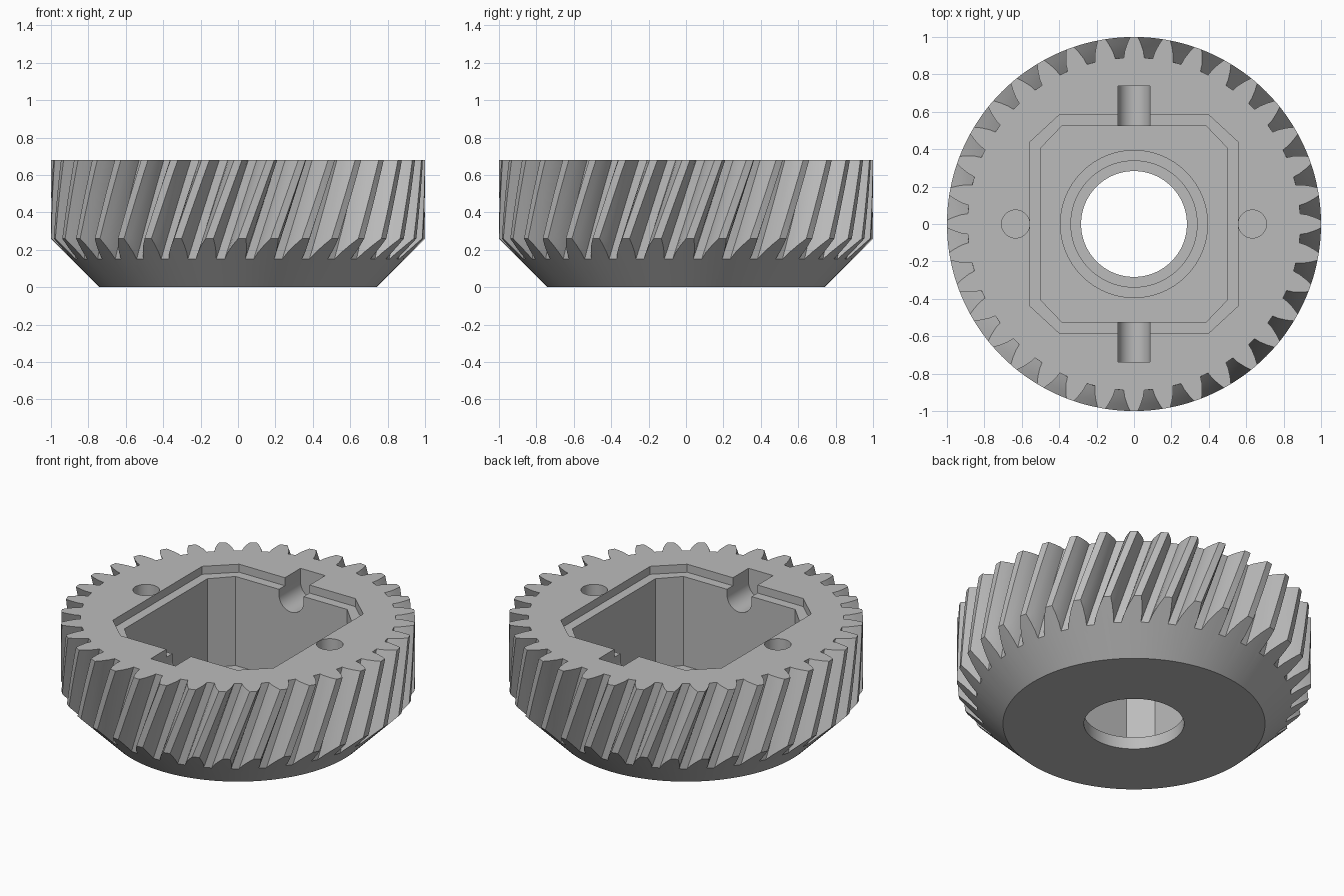
import bpy, bmesh, math
from mathutils import Matrix

cube = bpy.data.objects.get("Cube")
if cube:
    bpy.data.objects.remove(cube, do_unlink=True)

TEETH, HEIGHT, TWIST = 36, 0.68, 0.364

steel = bpy.data.materials.new("plain_grey_metal")
steel.use_nodes = True
GREY = (0.5, 0.5, 0.5, 1)
steel.diffuse_color = GREY
steel.node_tree.nodes["Principled BSDF"].inputs["Base Color"].default_value = GREY


def loft(name, rings):
    """Closed solid through rings of equal point count."""
    bm = bmesh.new()
    loops = [[bm.verts.new(p) for p in ring] for ring in rings]
    n = len(loops[0])
    for a, b in zip(loops, loops[1:]):
        for i in range(n):
            j = (i + 1) % n
            bm.faces.new((a[i], a[j], b[j], b[i]))
    bm.faces.new(loops[0][::-1])
    bm.faces.new(loops[-1])
    bmesh.ops.recalc_face_normals(bm, faces=bm.faces)
    mesh = bpy.data.meshes.new(name)
    bm.to_mesh(mesh)
    bm.free()
    mesh.materials.append(steel)
    obj = bpy.data.objects.new(name, mesh)
    bpy.context.collection.objects.link(obj)
    return obj


def circle(r, z, n, x=0):
    return [(x + r * math.cos(i * math.tau / n), r * math.sin(i * math.tau / n), z)
            for i in range(n)]


def prism(name, outline, z0, z1):
    return loft(name, [[(x, y, z) for x, y in outline] for z in (z0, z1)])


def octagon(x, y, cx, cy):
    return [(x, -cy), (x, cy), (cx, y), (-cx, y), (-x, cy), (-x, -cy), (-cx, -y), (cx, -y)]


def combine(target, tool, operation):
    mod = target.modifiers.new(operation.lower(), "BOOLEAN")
    mod.object, mod.operation, mod.solver = tool, operation, "EXACT"
    bpy.ops.object.select_all(action="DESELECT")
    target.select_set(True)
    bpy.context.view_layer.objects.active = target
    bpy.ops.object.modifier_apply(modifier=mod.name)
    bpy.data.objects.remove(tool, do_unlink=True)


# Half tooth as (radius, half angle) from root to past the tip
HALF_TOOTH = [(0.89, 0.062), (0.925, 0.054), (0.965, 0.038), (1.0, 0.021), (1.03, 0.005)]


def tooth_ring(z):
    turn = (z - HEIGHT) * TWIST
    ring = []
    for t in range(TEETH):
        mid = t * math.tau / TEETH + turn
        side = [(r, mid - a) for r, a in HALF_TOOTH]
        side += [(r, mid + a) for r, a in reversed(HALF_TOOTH)]
        ring += [(r * math.cos(a), r * math.sin(a), z) for r, a in side]
    return ring


# Twisted toothed body, trimmed by a turned blank with a bevelled underside
gear = loft("helical_gear", [tooth_ring(-0.03 + 0.74 * k / 12) for k in range(13)])
blank = loft("turned_blank", [circle(0.74, 0, 144), circle(1, 0.26, 144), circle(1, HEIGHT, 144)])
combine(gear, blank, "INTERSECT")

# Octagonal pocket with a stepped rim
FLOOR = 0.075
combine(gear, prism("rim_cutter", octagon(0.555, 0.583, 0.40, 0.44), HEIGHT - 0.05, 0.8), "DIFFERENCE")
combine(gear, prism("pocket_cutter", octagon(0.497, 0.525, 0.385, 0.408), FLOOR, 0.85), "DIFFERENCE")

# Shallow ring groove round the central bore
groove = loft("groove_cutter", [circle(0.393, FLOOR - 0.02, 96), circle(0.393, 0.2, 96)])
core = loft("groove_core", [circle(0.34, -0.1, 96), circle(0.34, 0.3, 96)])
combine(groove, core, "DIFFERENCE")
combine(gear, groove, "DIFFERENCE")
combine(gear, loft("bore_cutter", [circle(0.283, -0.1, 96), circle(0.283, 0.4, 96)]), "DIFFERENCE")

# Round-bottomed pin slots at front and back
R, SLOT_Z = 0.085, 0.595
arc = [(R * math.cos(a), SLOT_Z + R * math.sin(a))
       for a in (math.pi + math.pi * i / 20 for i in range(21))]
slot_profile = arc + [(R, 0.9), (-R, 0.9)]
for s in (-1, 1):
    slot = loft("slot_cutter", [[(x, s * y, z) for x, z in slot_profile] for y in (0.45, 0.737)])
    combine(gear, slot, "DIFFERENCE")

# Blind holes at left and right
for s in (-1, 1):
    hole = loft("hole_cutter", [circle(0.075, z, 40, s * 0.633) for z in (0.48, 0.85)])
    combine(gear, hole, "DIFFERENCE")

bpy.ops.object.select_all(action="DESELECT")
gear.select_set(True)
bpy.context.view_layer.objects.active = gear
bpy.ops.object.shade_smooth_by_angle(angle=math.radians(25))
